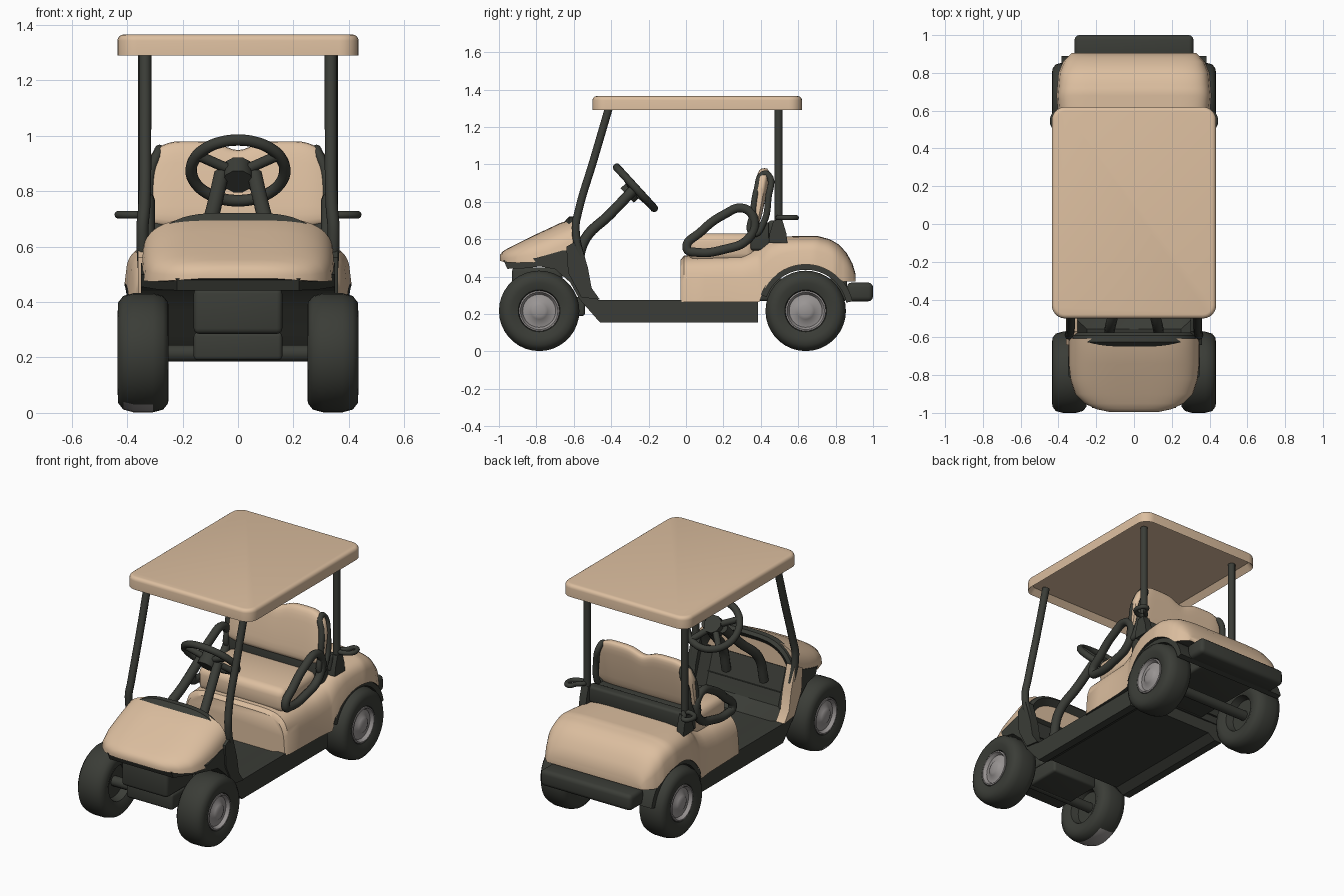
import bpy, bmesh, math
from mathutils import Vector

if "Cube" in bpy.data.objects:
    bpy.data.objects.remove(bpy.data.objects["Cube"])


def material(name, rgb):
    m = bpy.data.materials.new(name)
    m.diffuse_color = (*rgb, 1)
    m.use_nodes = True
    m.node_tree.nodes["Principled BSDF"].inputs["Base Color"].default_value = m.diffuse_color
    return m


TAN = material("tan paint", (0.72, 0.52, 0.35))
DARK = material("dark grey", (0.043, 0.046, 0.038))
GREY = material("hub grey", (0.32, 0.30, 0.295))


def shade(ob, angle=40):
    bpy.ops.object.select_all(action='DESELECT')
    ob.select_set(True)
    bpy.context.view_layer.objects.active = ob
    bpy.ops.object.shade_smooth_by_angle(angle=math.radians(angle))


def finish(name, bm, mats, bevel=0, angle=40):
    bmesh.ops.recalc_face_normals(bm, faces=bm.faces)
    me = bpy.data.meshes.new(name)
    bm.to_mesh(me)
    bm.free()
    ob = bpy.data.objects.new(name, me)
    bpy.context.collection.objects.link(ob)
    for m in mats:
        me.materials.append(m)
    shade(ob, angle)
    if bevel:
        mod = ob.modifiers.new("bevel", 'BEVEL')
        mod.width, mod.segments = bevel, 3
    return ob


def box(name, lo, hi, mat, bevel=0.015):
    bm = bmesh.new()
    bmesh.ops.create_cube(bm, size=1)
    for v in bm.verts:
        v.co = [(a + b) / 2 + c * (b - a) for a, b, c in zip(lo, hi, v.co)]
    return finish(name, bm, [mat], bevel, 100)


def tube(name, pts, r, mat=DARK, closed=False):
    cu = bpy.data.curves.new(name, 'CURVE')
    cu.dimensions, cu.bevel_depth, cu.bevel_resolution = '3D', r, 3
    cu.use_fill_caps, cu.resolution_u = True, 6
    sp = cu.splines.new('BEZIER')
    sp.bezier_points.add(len(pts) - 1)
    sp.use_cyclic_u = closed
    for p, co in zip(sp.bezier_points, pts):
        p.co = co
        p.handle_left_type = p.handle_right_type = 'AUTO'
    ob = bpy.data.objects.new(name, cu)
    bpy.context.collection.objects.link(ob)
    cu.materials.append(mat)
    bpy.ops.object.select_all(action='DESELECT')
    ob.select_set(True)
    bpy.context.view_layer.objects.active = ob
    bpy.ops.object.convert(target='MESH')
    shade(bpy.context.view_layer.objects.active, 50)


def loft(name, rings, mats, under=0, angle=40):
    """Skin equal rings; 'under' is the material of the strip closing each ring."""
    bm = bmesh.new()
    vs = [[bm.verts.new(p) for p in r] for r in rings]
    n = len(rings[0])
    for a, b in zip(vs, vs[1:]):
        for k in range(n):
            f = bm.faces.new((a[k], a[(k + 1) % n], b[(k + 1) % n], b[k]))
            f.material_index = under if k == n - 1 else 0
    bm.faces.new(vs[0])
    bm.faces.new(vs[-1])
    return finish(name, bm, mats, 0, angle)


def dome(y, w, b, t, p, taper=0.0, n=28):
    """Flat-bottomed rounded arch section at station y."""
    ring = []
    for i in range(n + 1):
        a = math.pi * i / n
        c, u = math.cos(a), max(math.sin(a), 0) ** p
        ring.append((math.copysign(abs(c) ** p, c) * w * (1 - taper * u * u), y, b + (t - b) * u))
    return ring


def interp(table, y):
    for (y0, a), (y1, b) in zip(table, table[1:]):
        if y <= y1:
            return a + (b - a) * max(0, (y - y0) / (y1 - y0))
    return table[-1][1]


# Roof with rounded corners and a hollow underside
bm = bmesh.new()
bmesh.ops.create_cube(bm, size=1)
for v in bm.verts:
    v.co = (v.co.x * 0.87, 0.06 + v.co.y * 1.12, 1.3275 + v.co.z * 0.075)
vert = [e for e in bm.edges if abs(e.verts[0].co.z - e.verts[1].co.z) > 0.01]
bmesh.ops.bevel(bm, geom=vert, offset=0.07, segments=6, profile=0.5, affect='EDGES')
rim = [e for e in bm.edges if all(v.co.z > 1.36 for v in e.verts)]
bmesh.ops.bevel(bm, geom=rim, offset=0.022, segments=4, profile=0.5, affect='EDGES')
low = [f for f in bm.faces if f.calc_center_median().z < 1.291]
bmesh.ops.inset_region(bm, faces=low, thickness=0.03)
bmesh.ops.translate(bm, verts=list({v for f in low for v in f.verts}), vec=(0, 0, 0.035))
finish("roof", bm, [TAN], 0, 25)

# Rear body shell with wheel arch running across
TOP = [(-0.03, 0.49), (-0.01, 0.512), (0.3, 0.525), (0.38, 0.56), (0.44, 0.6), (0.5, 0.615),
       (0.7, 0.618), (0.77, 0.6), (0.82, 0.57), (0.86, 0.525), (0.89, 0.47), (0.905, 0.42)]
WID = [(-0.03, 0.345), (-0.01, 0.362), (0.3, 0.37), (0.5, 0.395), (0.68, 0.41), (0.8, 0.4),
       (0.86, 0.375), (0.905, 0.33)]
ys = [-0.03, -0.01, 0.1, 0.2, 0.3, 0.38, 0.392] + [0.4 + 0.02 * i for i in range(25)] + [0.89, 0.905]
rings = []
for y in ys:
    arch = 0.215 + math.sqrt(max(0, 0.25 ** 2 - (y - 0.64) ** 2))
    base = 0.265 if y < 0.5 else 0.375
    b = max(base, arch) if 0.39 < y < 0.89 else base
    rings.append(dome(y, interp(WID, y), b, interp(TOP, y), 0.33, 0.09))
loft("rear_body", rings, [TAN, DARK], 1)

# Dark wheel arch lining under the rear body
arc = [math.radians(12 + 4 * i) for i in range(38)]
section = [(0.64 + r * math.cos(a), 0.215 + r * math.sin(a)) for r, seq in ((0.256, arc), (0.222, arc[::-1]))
           for a in seq]
loft("rear_wheel_arch", [[(x, y, z) for y, z in section] for x in (-0.385, 0.385)], [DARK])

# Front cowl
COWL = [(-0.995, 0.13, 0.485, 0.515), (-0.98, 0.20, 0.48, 0.535), (-0.95, 0.262, 0.476, 0.553),
        (-0.9, 0.312, 0.474, 0.578), (-0.82, 0.338, 0.476, 0.618), (-0.74, 0.347, 0.486, 0.655),
        (-0.67, 0.348, 0.51, 0.688), (-0.605, 0.345, 0.55, 0.708)]
loft("front_cowl", [dome(y, w, b, t, 0.55, 0.08) for y, w, b, t in COWL], [TAN, DARK], 1)
# Dashboard rim with a recessed foot well wall
loft("dashboard", [dome(y, w, b, t, 0.55, 0.1) for y, w, b, t in
     [(-0.67, 0.30, 0.44, 0.67), (-0.64, 0.325, 0.43, 0.705), (-0.625, 0.345, 0.42, 0.722),
      (-0.59, 0.345, 0.4, 0.722), (-0.575, 0.33, 0.4, 0.705), (-0.6, 0.30, 0.402, 0.675),
      (-0.64, 0.26, 0.404, 0.63)]], [DARK])

# Floor pan, toe board and front wheel liner in one side profile
PAN = [(-0.975, 0.485), (-0.955, 0.442), (-0.86, 0.445), (-0.78, 0.455), (-0.7, 0.44), (-0.62, 0.37),
       (-0.57, 0.28), (-0.46, 0.155), (0.385, 0.155), (0.385, 0.275), (-0.47, 0.275), (-0.51, 0.32),
       (-0.545, 0.42), (-0.585, 0.54), (-0.66, 0.54), (-0.8, 0.5)]


def pan_ring(x):
    ring = []
    for k, (y, z) in enumerate(PAN):
        limit = 0.22 if y < -0.94 else 0.29 if y < -0.85 else 1
        if abs(x) < 0.28:  # raised belly, sunken floor, deeper foot well
            z += 0.035 if z < 0.16 else -0.012 if k in (9, 10) else 0
            y -= 0.045 if k in (11, 12, 13) else 0
        ring.append((math.copysign(min(abs(x), limit), x), y, z))
    return ring


loft("floor_pan", [pan_ring(x) for x in (-0.35, -0.3, -0.25, 0.25, 0.3, 0.35)], [DARK], 0, 30)

# Chassis, bumpers and axles
box("front_bumper", (-0.16, -0.93, 0.285), (0.16, -0.66, 0.45), DARK, 0.02)
box("front_chassis", (-0.16, -0.88, 0.19), (0.16, -0.54, 0.29), DARK)
box("rear_bumper", (-0.315, 0.86, 0.268), (0.315, 1.0, 0.368), DARK, 0.025)
box("rear_chassis", (-0.2, 0.38, 0.27), (0.2, 0.86, 0.39), DARK)
for name, y in (("front_axle", -0.78), ("rear_axle", 0.64)):
    tube(name, [(-0.34, y, 0.215), (0.34, y, 0.215)], 0.032)

# Wheels: lathed tyre (with dark inner side) and dished hub
TYRE = [(0.0, -0.03), (0.1, -0.03), (0.112, -0.075), (0.15, -0.092), (0.182, -0.09), (0.205, -0.072),
        (0.215, -0.035), (0.215, 0.035), (0.205, 0.072), (0.182, 0.09), (0.15, 0.092), (0.112, 0.078),
        (0.104, 0.055), (0.0, 0.045)]
HUB = [(0.108, 0.05), (0.108, 0.08), (0.1, 0.082), (0.088, 0.062), (0.06, 0.066), (0.045, 0.078),
       (0.03, 0.085), (0.0, 0.085)]


def lathe(name, prof, centre, side, mats, n=36):
    bm = bmesh.new()
    vs = [bm.verts.new((centre[0] + side * o, centre[1], centre[2] + r)) for r, o in prof]
    es = [bm.edges.new(e) for e in zip(vs, vs[1:])]
    bmesh.ops.spin(bm, geom=vs + es, cent=centre, axis=(1, 0, 0), angle=2 * math.pi, steps=n)
    bmesh.ops.remove_doubles(bm, verts=bm.verts, dist=0.0005)
    return finish(name, bm, mats, 0, 45)


for side, tag in ((-1, "a"), (1, "b")):
    for end, y in (("front", -0.785), ("rear", 0.64)):
        c = Vector((side * 0.342, y, 0.217))
        tyre = lathe(f"{end}_tyre_{tag}", TYRE, c, side, [DARK, GREY])
        lathe(f"{end}_hub_{tag}", HUB, c, side, [GREY])
        if end == "front" and side < 0:  # worn grey patch under one tyre
            for f in tyre.data.polygons:
                f.material_index = int(f.center.z < 0.03 and f.center.x < -0.32)

    # Roof posts
    tube(f"front_post_{tag}", [(side * x, y, z) for x, y, z in
         [(0.335, -0.41, 1.31), (0.335, -0.495, 1.02), (0.338, -0.575, 0.75), (0.345, -0.59, 0.66),
          (0.335, -0.55, 0.45)]], 0.022)
    SIDE = [(-0.64, 0.56), (-0.63, 0.42), (-0.56, 0.29), (-0.46, 0.277), (-0.505, 0.34), (-0.525, 0.45),
            (-0.57, 0.6)]
    loft(f"dash_pillar_{tag}", [[(side * x, y, z) for y, z in SIDE] for x in (0.30, 0.36)],
         [TAN if side < 0 else DARK])
    tube(f"rear_post_{tag}", [(side * 0.338, 0.495, 0.58), (side * 0.338, 0.495, 1.32)], 0.022)
    loft(f"post_foot_{tag}", [[(side * 0.338 + dx * 0.024, 0.492 + dy * h, z) for dx, dy in
         ((-1, -1), (1, -1), (1, 1), (-1, 1))] for z, h in ((0.58, 0.05), (0.63, 0.045), (0.7, 0.024))], [DARK])

    # Arm rest, seat frame and rear handle loops
    tube(f"arm_rest_{tag}", [(side * 0.325, y, z) for y, z in
         [(0.005, 0.55), (0.08, 0.64), (0.2, 0.73), (0.31, 0.765), (0.365, 0.7), (0.33, 0.6),
          (0.2, 0.545), (0.06, 0.53)]], 0.025, closed=True)
    tube(f"seat_frame_{tag}", [(side * x, y, z) for x, y, z in
         [(0.322, 0.36, 0.75), (0.315, 0.38, 0.87), (0.285, 0.41, 0.945), (0.285, 0.438, 0.945),
          (0.315, 0.44, 0.82), (0.322, 0.415, 0.69), (0.322, 0.36, 0.63)]], 0.018, closed=True)
    tube(f"rear_handle_{tag}", [(side * x, y, 0.715) for x, y in
         [(0.345, 0.505), (0.415, 0.51), (0.43, 0.56), (0.40, 0.59), (0.375, 0.55)]], 0.014, closed=True)

    # Twin steering column tubes
    tube(f"steering_column_{tag}", [(side * 0.06, -0.285, 0.86), (side * 0.09, -0.41, 0.73),
         (side * 0.125, -0.54, 0.6), (side * 0.13, -0.585, 0.44)], 0.028)

# Bench seat, back rest with a dip in the middle, and support panel
box("seat_cushion", (-0.3, 0.015, 0.48), (0.3, 0.37, 0.632), TAN, 0.045)
rings = []
for i in range(33):
    x = -0.32 + 0.02 * i
    edge = max(0.0, (abs(x) - 0.2) / 0.12)
    top = 0.98 - 0.032 * math.exp(-(x / 0.06) ** 2) - 0.1 * (1 - math.sqrt(max(0, 1 - edge ** 2)))
    bot = 0.67 + 0.02 * edge ** 2
    thick = 0.036 * (1 - 0.45 * edge ** 3)
    ring = []
    for k in range(24):
        a = 2 * math.pi * k / 24
        c, s = math.cos(a), math.sin(a)
        z = (top + bot) / 2 + (top - bot) / 2 * math.copysign(abs(s) ** 0.5, s)
        y = 0.362 + (z - 0.68) * 0.19 + thick * math.copysign(abs(c) ** 0.6, c)
        ring.append((x * 1.04, y, z))
    rings.append(ring)
loft("seat_back", rings, [TAN], 0, 60)
box("seat_support", (-0.315, 0.345, 0.54), (0.315, 0.45, 0.69), DARK)
box("rear_crossbar", (-0.335, 0.44, 0.6), (0.335, 0.505, 0.7), DARK)

# Steering wheel: tilted rim, hub and spokes
C, UP = Vector((0, -0.27, 0.875)), Vector((0, -0.675, 0.738))


def on_wheel(a, r):
    return C + Vector((1.14 * r * math.cos(a), 0, 0)) + UP * (r * math.sin(a))


tube("steering_rim", [on_wheel(math.tau * k / 16, 0.148) for k in range(16)], 0.021, closed=True)
axis = Vector((0, -0.738, -0.675))
tube("steering_hub", [C - axis * 0.012, C + axis * 0.06], 0.055)
for k, a in enumerate((30, 150, 235, 305)):
    tube(f"steering_spoke_{k}", [C + axis * 0.015, on_wheel(math.radians(a), 0.148)], 0.019)
